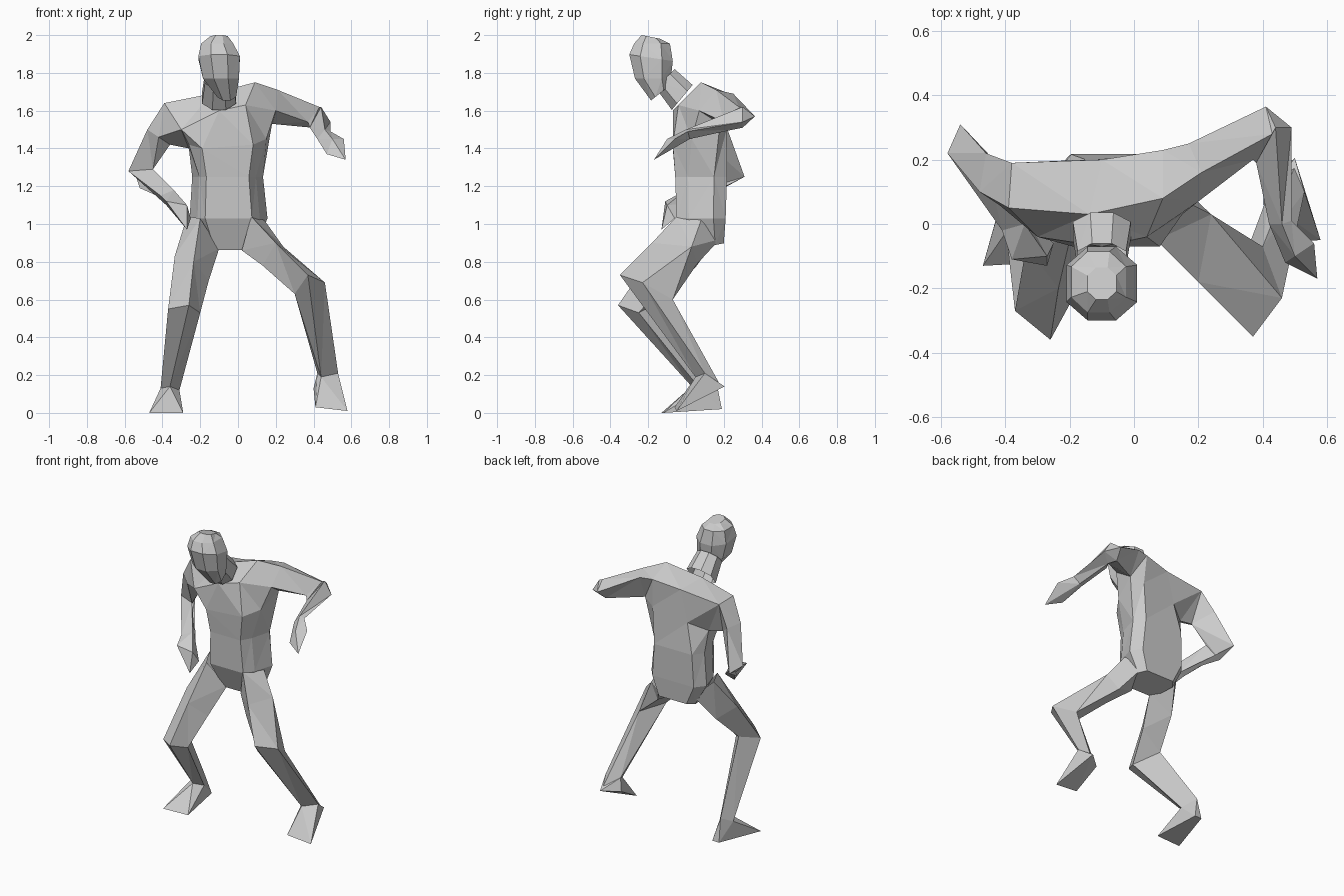
import bpy, bmesh
from mathutils import Vector

cube = bpy.data.objects.get("Cube")
if cube:
    bpy.data.objects.remove(cube, do_unlink=True)

grey = bpy.data.materials.new("plain grey")
grey.use_nodes = True
tone = (0.6, 0.6, 0.6, 1)
grey.diffuse_color = tone
grey.node_tree.nodes["Principled BSDF"].inputs["Base Color"].default_value = tone


def finish(name, bm):
    """Turn a bmesh into a flat-shaded object in the shared material."""
    bmesh.ops.recalc_face_normals(bm, faces=bm.faces[:])
    mesh = bpy.data.meshes.new(name)
    bm.to_mesh(mesh)
    bm.free()
    mesh.materials.append(grey)
    obj = bpy.data.objects.new(name, mesh)
    bpy.context.scene.collection.objects.link(obj)
    return obj


def loft(name, rings, start=False, end=False, wrap=True):
    """Skin a row of cross-sections; start and end cap the visible tips."""
    bm = bmesh.new()
    loops = [[bm.verts.new(point) for point in ring] for ring in rings]
    count = len(loops[0])
    for low, high in zip(loops, loops[1:]):
        for i in range(count if wrap else count - 1):
            j = (i + 1) % count
            bm.faces.new((low[i], low[j], high[j], high[i]))
    if start:
        bm.faces.new(loops[0])
    if end:
        bm.faces.new(loops[-1])
    bmesh.ops.triangulate(bm, faces=bm.faces[:])
    return finish(name, bm)


def hull(name, points):
    """Wrap points in a convex shell."""
    bm = bmesh.new()
    for point in points:
        bm.verts.new(point)
    result = bmesh.ops.convex_hull(bm, input=bm.verts[:])
    loose = [v for v in result["geom_interior"] if isinstance(v, bmesh.types.BMVert)]
    bmesh.ops.delete(bm, geom=loose, context="VERTS")
    return finish(name, bm)


def octagon(x, y, z, width, depth, slope=0, flat=.4, flare=1):
    """Chamfered level section; slope lifts the rear, flare widens it."""
    front = [(-1, -.5), (-flat, -1), (flat, -1), (1, -.5)]
    rear = [(flare * a, -b) for a, b in reversed(front)]
    return [Vector((x + width * a, y + depth * b, z + slope * depth * b))
            for a, b in front + rear]


# Shoulder sections run front, top, back; arm ends add the underside
right_shoulder = [(-.30, -.04, 1.50), (-.39, .05, 1.64), (-.38, .19, 1.63), (-.26, .13, 1.40)]
right_collar = [(-.10, -.07, 1.60), (-.14, .03, 1.69), (-.10, .20, 1.66)]
left_collar = [(.04, -.04, 1.63), (.09, .08, 1.75), (.09, .23, 1.69)]
left_shoulder = [(.20, .07, 1.60), (.21, .16, 1.71), (.17, .25, 1.69), (.18, .18, 1.53)]
yoke = [right_shoulder[:3], right_collar, left_collar, left_shoulder[:3]]
loft("shoulders", yoke, wrap=False)

# Torso widens from the pelvis to the armpits and meets the shoulder line
armpits = [(-.26, .00, 1.42), (-.19, -.07, 1.40), (.08, -.07, 1.42), (.15, .03, 1.45),
           (.18, .18, 1.53), (.10, .215, 1.50), (-.15, .20, 1.45), (-.26, .13, 1.40)]
loft("torso", [octagon(*s, flat=.75, flare=1.25) for s in (
    (-.04, .11, .88, .11, .09, .2),
    (-.05, .08, 1.03, .165, .13, 0),
    (-.055, .08, 1.25, .15, .137, 0))]
    + [armpits, [r[0] for r in yoke] + [r[2] for r in reversed(yoke)]], start=True)

# Neck leans forward into the head
loft("neck", [octagon(*s) for s in (
    (-.10, -.02, 1.67, .09, .055, 1.2),
    (-.10, -.11, 1.77, .075, .05, 1))])

loft("head", [octagon(*s) for s in (
    (-.06, -.14, 1.69, .05, .045, .8),
    (-.09, -.175, 1.77, .095, .095),
    (-.10, -.185, 1.88, .11, .115, -.15),
    (-.11, -.18, 1.955, .085, .095),
    (-.10, -.185, 1.99, .045, .05, -.2))], start=True, end=True)

# Right arm: upper arm, elbow, wrist, hand
loft("right_arm", [
    right_shoulder,
    [(-.42, .06, 1.46), (-.48, .10, 1.50), (-.46, .22, 1.50), (-.36, .12, 1.42)],
    [(-.45, .15, 1.29), (-.58, .22, 1.28), (-.54, .31, 1.25), (-.52, .20, 1.19)],
    [(-.34, .00, 1.18), (-.41, -.02, 1.15), (-.38, .02, 1.10), (-.34, .03, 1.11)],
    [(-.27, -.10, 1.10), (-.38, -.11, 1.12), (-.27, -.13, .97), (-.25, -.06, 1.03)]], end=True)

# Left arm: bent elbow, wrist, hand
loft("left_arm", [
    left_shoulder,
    [(.37, .20, 1.54), (.43, .28, 1.62), (.41, .365, 1.57), (.39, .30, 1.51)],
    [(.38, .19, 1.51), (.44, .30, 1.62), (.49, .30, 1.54), (.42, .25, 1.50)],
    [(.42, .00, 1.45), (.46, .00, 1.50), (.49, .01, 1.49), (.45, .02, 1.45)],
    [(.47, -.12, 1.37), (.50, -.10, 1.45), (.56, -.06, 1.45), (.57, -.17, 1.34)]], end=True)

# Leg sections run front, outer, back, inner
right_ankle = [(-.36, .03, .14), (-.41, .08, .13), (-.37, .16, .17), (-.31, .08, .12)]
loft("right_leg", [
    [(-.20, -.05, 1.03), (-.27, .09, 1.04), (-.18, .18, .95), (-.10, .03, .87)],
    [(-.235, -.20, .80), (-.335, -.07, .83), (-.26, .05, .77), (-.155, -.10, .70)],
    [(-.26, -.36, .57), (-.37, -.27, .55), (-.31, -.12, .60), (-.20, -.25, .53)],
    right_ankle])

left_ankle = [(.44, .05, .19), (.53, .10, .21), (.50, .18, .15), (.42, .10, .21)]
loft("left_leg", [
    [(.07, -.05, 1.04), (.14, .08, 1.02), (.08, .18, .92), (.02, .00, .86)],
    [(.20, -.18, .90), (.24, .03, .88), (.17, .06, .79), (.13, -.10, .78)],
    [(.37, -.35, .73), (.46, -.23, .69), (.40, -.07, .60), (.30, -.22, .63)],
    left_ankle])

# Feet wrap the ankles down to toes and heels
hull("right_foot", right_ankle + [
    (-.47, -.13, 0), (-.29, -.12, 0), (-.33, .19, .02), (-.38, .19, .02)])
hull("left_foot", left_ankle + [
    (.41, -.06, .03), (.58, -.05, .01), (.50, .205, .14), (.40, .12, .13)])
